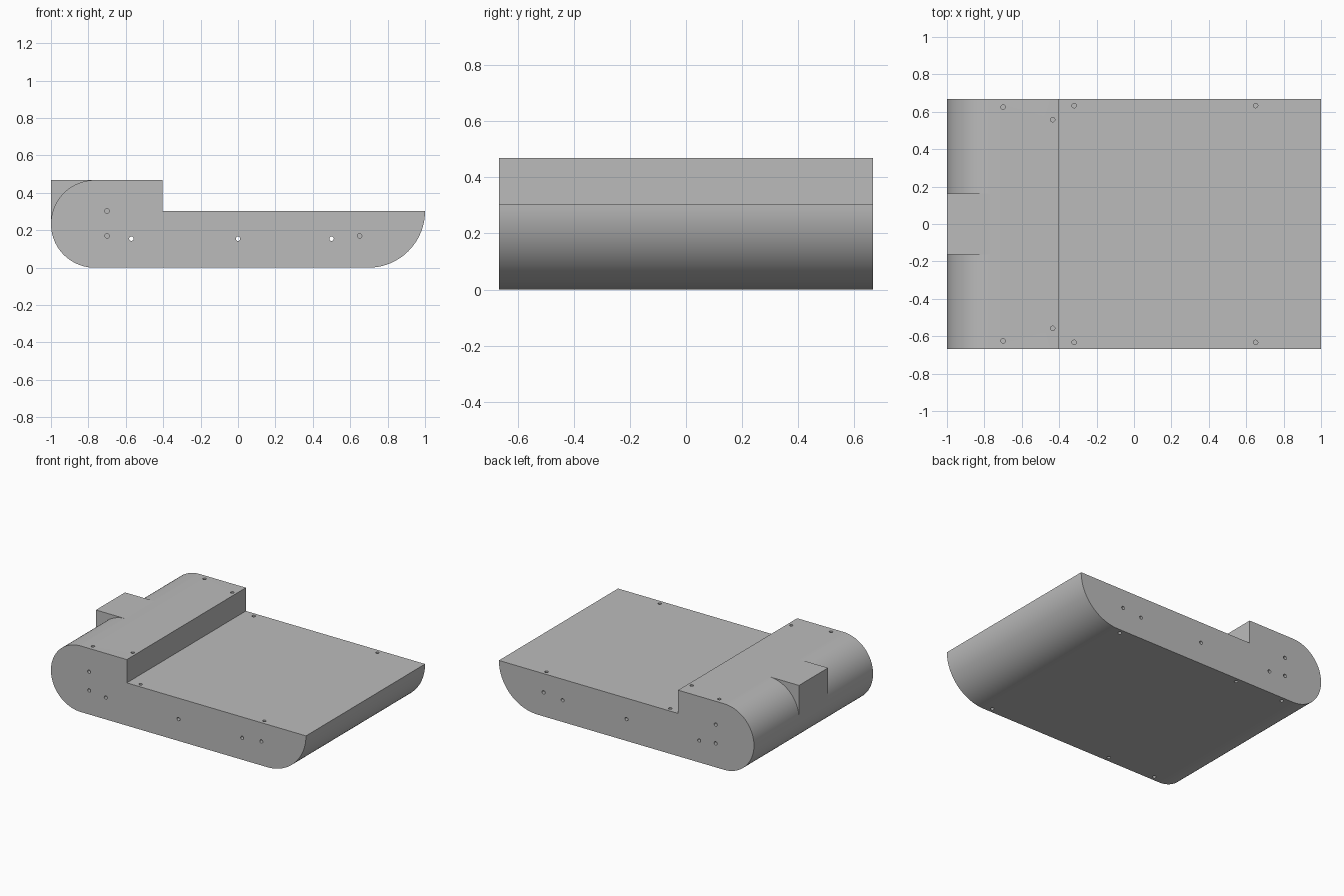
import bpy, bmesh
from math import pi, cos, sin, radians
from mathutils import Matrix

cube = bpy.data.objects.get("Cube")
if cube:
    bpy.data.objects.remove(cube, do_unlink=True)

HALF = 0.667    # half depth of the body
TOP = 0.468     # height of the raised end
DECK = 0.303    # height of the flat deck
R = TOP / 2     # radius of the rounded end
HOLE = 0.012

grey = bpy.data.materials.new("plain grey")
grey.use_nodes = True
colour = (0.5, 0.5, 0.5, 1)
grey.diffuse_color = colour
grey.node_tree.nodes["Principled BSDF"].inputs["Base Color"].default_value = colour


def arc(cx, cz, r, start, end, steps):
    angles = [radians(start + (end - start) * i / steps) for i in range(steps + 1)]
    return [(cx + r * cos(a), cz + r * sin(a)) for a in angles]


def add_object(name, bm):
    bmesh.ops.recalc_face_normals(bm, faces=bm.faces)
    mesh = bpy.data.meshes.new(name)
    bm.to_mesh(mesh)
    bm.free()
    mesh.materials.append(grey)
    obj = bpy.data.objects.new(name, mesh)
    bpy.context.collection.objects.link(obj)
    return obj


def extrude_profile(name, points, half):
    bm = bmesh.new()
    face = bm.faces.new([bm.verts.new((x, -half, z)) for x, z in points])
    new = bmesh.ops.extrude_face_region(bm, geom=[face])["geom"]
    verts = [v for v in new if isinstance(v, bmesh.types.BMVert)]
    bmesh.ops.translate(bm, verts=verts, vec=(0, 2 * half, 0))
    return add_object(name, bm)


# Body: rounded raised end, step, flat deck and quarter-round end
cap = arc(-1 + R, R, R, 270, 90, 48)
nose = arc(1 - DECK, DECK, DECK, 0, -90, 28)
body = extrude_profile("body", cap + [(-0.405, TOP), (-0.405, DECK)] + nose, HALF)

# Square block filling the upper corner of the rounded end
corner = arc(-1 + R, R, R, 180, 90, 24)
block = extrude_profile("corner_block", corner + [(-1, TOP)], 0.163)

# Screw holes
cutter_bm = bmesh.new()


def hole(x, y, z, depth, along_y=False):
    turn = Matrix.Rotation(pi / 2, 4, "X") if along_y else Matrix()
    bmesh.ops.create_cone(cutter_bm, cap_ends=True, segments=20, radius1=HOLE,
                          radius2=HOLE, depth=depth,
                          matrix=Matrix.Translation((x, y, z)) @ turn)


for x in (-0.57, 0, 0.5):                       # right through the sides
    hole(x, 0, 0.155, 2, True)
for side in (-1, 1):
    for x, z in ((-0.7, 0.303), (-0.7, 0.17), (0.65, 0.17)):
        hole(x, side * HALF, z, 0.14, True)
    for x, y, z in ((-0.7, 0.625, TOP), (-0.435, 0.558, TOP),
                    (-0.32, 0.633, DECK), (0.65, 0.633, DECK)):
        hole(x, side * y, z, 0.14)
    for x in (-0.7, -0.32, 0.65):               # underside
        hole(x, side * 0.633, 0, 0.14)

cutter = add_object("hole_cutter", cutter_bm)
cutter.hide_render = True
cut = body.modifiers.new("holes", "BOOLEAN")
cut.operation = "DIFFERENCE"
cut.solver = "EXACT"
cut.object = cutter
bpy.context.view_layer.objects.active = body
bpy.ops.object.modifier_apply(modifier=cut.name)
bpy.data.objects.remove(cutter, do_unlink=True)

# Smooth curves with crisp edges
bpy.ops.object.select_all(action="DESELECT")
for obj in (body, block):
    obj.select_set(True)
bpy.context.view_layer.objects.active = body
bpy.ops.object.shade_smooth_by_angle(angle=radians(30))
